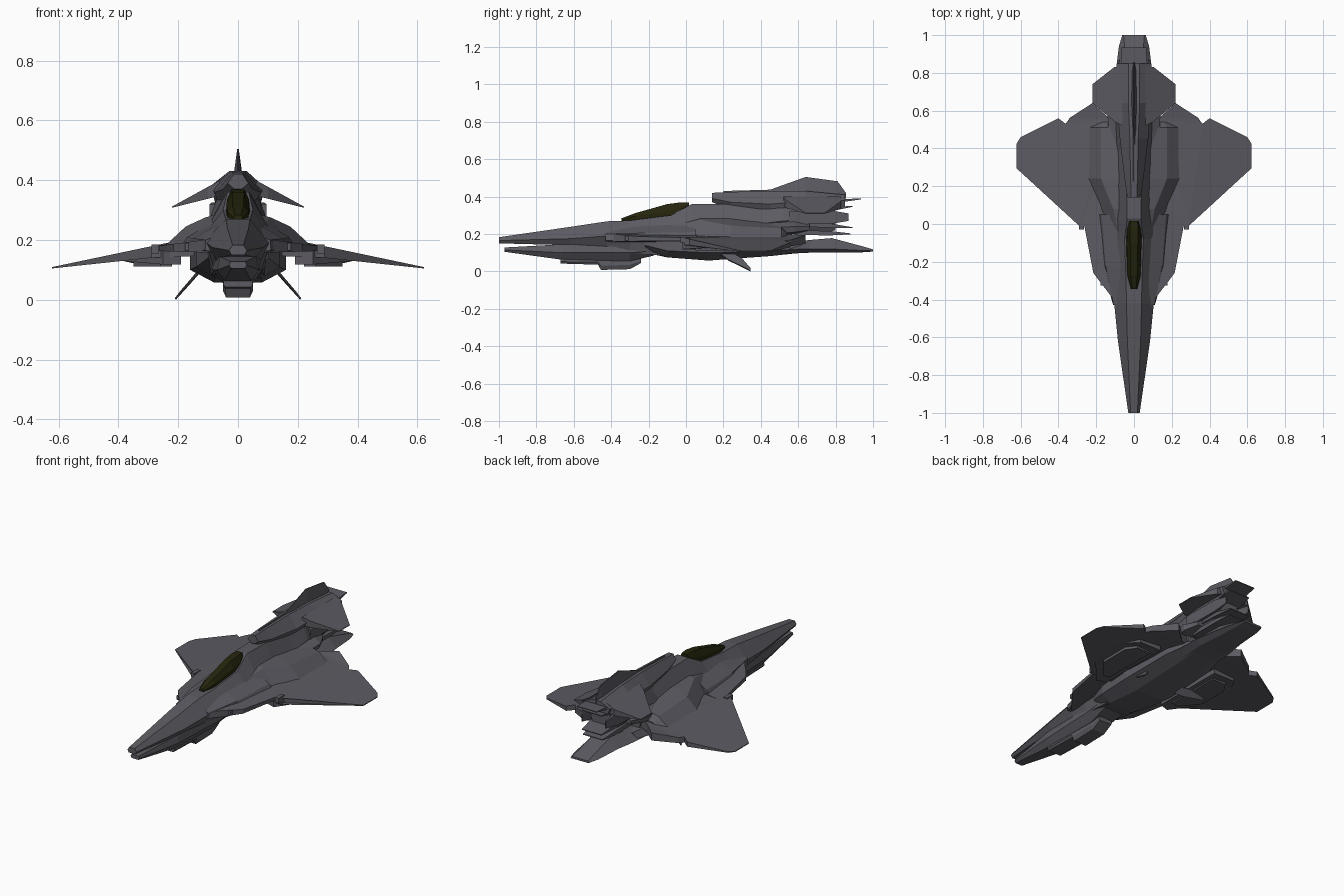
import bpy, bmesh

def mat(name, col):
    m = bpy.data.materials.new(name)
    m.diffuse_color = (*col, 1)
    return m

GREY = mat("hull grey", (0.107, 0.104, 0.122))
GLASS = mat("dark olive glass", (0.018, 0.018, 0.004))

def make(name, verts, faces, m=GREY, mirror=False):
    bm = bmesh.new()
    vs = [bm.verts.new(v) for v in verts]
    for f in faces:
        bm.faces.new([vs[i] for i in f])
    bmesh.ops.triangulate(bm, faces=[f for f in bm.faces if len(f.verts) > 4])
    bmesh.ops.recalc_face_normals(bm, faces=bm.faces[:])
    me = bpy.data.meshes.new(name)
    bm.to_mesh(me)
    bm.free()
    me.materials.append(m)
    ob = bpy.data.objects.new(name, me)
    bpy.context.collection.objects.link(ob)
    if mirror:
        ob.modifiers.new("mirror", 'MIRROR')
    return ob

def rings(name, secs, m=GREY, mirror=False):
    """Skin closed rings; each section is (y, [(x, z), ...])."""
    n = len(secs[0][1])
    verts = [(x, y, z) for y, r in secs for x, z in r]
    faces = [tuple(range(n)), tuple(range((len(secs) - 1) * n, len(secs) * n))]
    for s in range(len(secs) - 1):
        for i in range(n):
            j = (i + 1) % n
            faces.append((s*n + i, s*n + j, s*n + n + j, s*n + n + i))
    return make(name, verts, faces, m, mirror)

def body(name, secs, m=GREY):
    """Symmetric hull: y, bottom z/half width, middle z/half width, top z/half width."""
    out = []
    for y, zb, wb, zm, wm, zt, wt in secs:
        half = [(wb, zb), (wm, zm), (wt, zt)]
        out.append((y, half + [(-x, z) for x, z in reversed(half)]))
    return rings(name, out, m)

def plate(name, outline, top, bottom):
    """Mirrored flat surface with heights given by x."""
    n = len(outline)
    verts = [(x, y, top(x)) for x, y in outline] + [(x, y, bottom(x)) for x, y in outline]
    faces = [tuple(range(n)), tuple(range(n, 2*n))]
    faces += [(i, (i+1) % n, n + (i+1) % n, n + i) for i in range(n)]
    return make(name, verts, faces, mirror=True)

def box(name, x0, x1, y0, y1, z0, z1, mirror=False):
    r = [(x0, z0), (x1, z0), (x1, z1), (x0, z1)]
    return rings(name, [(y0, r), (y1, r)], mirror=mirror)

# Main fuselage and nose
body("fuselage", [
    (-1.0, .15, .022, .165, .03, .183, .018),
    (-.62, .14, .06, .175, .085, .238, .035),
    (-.42, .12, .07, .19, .105, .268, .04),
    (-.30, .10, .08, .20, .11, .272, .042),
    (-.08, .08, .09, .21, .12, .30, .05),
    (.03, .075, .09, .21, .12, .36, .036),
    (.20, .075, .09, .21, .12, .36, .04),
    (.45, .09, .09, .21, .11, .34, .05),
    (.56, .11, .08, .20, .09, .30, .05)])
# Canopy
body("canopy", [
    (-.345, .262, .012, .275, .016, .284, .010),
    (-.27, .26, .034, .295, .035, .312, .018),
    (-.10, .27, .042, .32, .038, .36, .020),
    (-.03, .28, .04, .335, .037, .369, .022),
    (.015, .33, .02, .355, .024, .369, .018)], GLASS)
# Lower jaw, sensor pod and belly
body("lower_jaw", [
    (-.97, .105, .022, .115, .03, .128, .025),
    (-.66, .062, .045, .10, .07, .145, .06),
    (-.30, .055, .05, .10, .085, .15, .08),
    (-.17, .085, .06, .11, .09, .16, .08)])
body("chin_pod", [
    (-.67, .042, .042, .052, .05, .075, .045),
    (-.47, .036, .042, .05, .05, .075, .045),
    (-.455, .008, .04, .03, .05, .075, .045),
    (-.30, .012, .04, .035, .05, .075, .045),
    (-.24, .045, .04, .055, .045, .075, .04)])
body("belly", [
    (-.22, .10, .06, .14, .10, .17, .10),
    (-.10, .075, .08, .11, .14, .17, .14),
    (.12, .058, .08, .10, .16, .17, .16),
    (.45, .082, .07, .11, .15, .17, .14),
    (.62, .10, .06, .12, .11, .15, .08)])
# Flat lower tail
body("lower_tail", [
    (.45, .09, .08, .115, .13, .14, .06),
    (.66, .10, .08, .12, .12, .168, .05),
    (.78, .10, .07, .12, .10, .178, .05),
    (.94, .102, .06, .112, .08, .135, .05),
    (1.0, .106, .055, .11, .062, .118, .055)])
# Forward strakes and main wings
plate("forward_strake", [(.05, -.42), (.10, -.41), (.215, -.26), (.265, 0), (.285, .06), (.05, .06)],
      lambda x: .215 - .13 * x, lambda x: .155 + .03 * x)
plate("main_wing", [(.05, -.02), (.29, -.01), (.29, .02), (.622, .295), (.622, .425), (.60, .46),
                    (.40, .56), (.362, .53), (.34, .562), (.22, .64), (.13, .56), (.05, .54)],
      lambda x: .198 - .21 * max(x - .2, 0), lambda x: .15 - .107 * max(x - .2, 0))
box("wing_root_knob", .265, .29, -.03, .025, .155, .185, True)
box("strake_gun", .165, .178, -.325, -.2, .165, .19, True)
# Cheek intakes beside the cockpit
rings("cheek_intake", [
    (-.43, [(.08, .16), (.11, .165), (.108, .20), (.08, .21)]),
    (-.22, [(.06, .16), (.17, .165), (.15, .205), (.06, .255)]),
    (.05, [(.05, .16), (.20, .165), (.17, .21), (.05, .28)])], mirror=True)
# Raised shoulder housings over the wing roots
rings("shoulder_housing", [
    (-.08, [(.04, .16), (.14, .17), (.08, .245), (.04, .27)]),
    (.08, [(.04, .16), (.18, .175), (.11, .275), (.04, .295)]),
    (.24, [(.04, .16), (.25, .175), (.175, .245), (.06, .29)]),
    (.51, [(.04, .16), (.245, .175), (.175, .23), (.09, .25)]),
    (.54, [(.06, .16), (.19, .17), (.16, .20), (.10, .21)])], mirror=True)
# Weapon bays under the wings
plate("weapon_bay", [(.19, .0), (.25, -.02), (.39, .14), (.385, .36), (.33, .45), (.19, .45)],
      lambda x: .17 - .1 * (x - .2), lambda x: .118 + .012 * (x > .38))
plate("bay_door", [(.22, .06), (.26, .05), (.35, .16), (.35, .34), (.31, .40), (.22, .40)],
      lambda x: .13, lambda x: .112)
# Slanted lower stabilisers
rings("lower_stabiliser", [
    (.17, [(.12, .105), (.125, .11), (.13, .103), (.124, .098)]),
    (.23, [(.115, .105), (.12, .112), (.165, .062), (.16, .056)]),
    (.30, [(.15, .064), (.155, .07), (.195, .027), (.19, .022)]),
    (.345, [(.196, .013), (.20, .018), (.212, .004), (.208, .0)])], mirror=True)
# Upper tail housing
body("tail_housing", [
    (.14, .37, .012, .39, .035, .42, .015),
    (.24, .33, .03, .37, .05, .425, .018),
    (.45, .31, .05, .36, .075, .43, .022),
    (.64, .30, .07, .375, .09, .43, .03),
    (.85, .34, .075, .38, .092, .41, .03)])
# Engine block with stepped core
body("engine", [
    (.36, .19, .05, .25, .09, .33, .05),
    (.52, .20, .05, .27, .095, .34, .07),
    (.72, .20, .05, .28, .085, .35, .07),
    (.80, .22, .045, .28, .07, .34, .05)])
# Exhaust petals, upper and lower pairs, and side petals
for i, (z, y1, dz) in enumerate([(.375, .935, .012), (.335, .89, .012),
                                 (.245, .89, -.012), (.205, .88, -.005)]):
    w = .075
    rings(f"exhaust_petal_{i + 1}", [
        (.58, [(-w, z - dz - .016), (w, z - dz - .016), (w, z - dz + .012), (-w, z - dz + .012)]),
        (.78, [(-w, z - .012), (w, z - .012), (w, z + .01), (-w, z + .01)]),
        (y1, [(-.065, z + dz - .002), (.065, z + dz - .002), (.065, z + dz + .003), (-.065, z + dz + .003)])])
rings("side_petal", [
    (.55, [(.07, .25), (.095, .25), (.095, .32), (.07, .32)]),
    (.78, [(.07, .255), (.088, .255), (.088, .325), (.07, .325)]),
    (.87, [(.075, .27), (.08, .27), (.08, .31), (.075, .31)])], mirror=True)
# Side pods beside the engine
rings("engine_side_pod", [
    (.38, [(.06, .18), (.12, .19), (.13, .23), (.07, .27)]),
    (.58, [(.06, .20), (.13, .21), (.14, .24), (.07, .28)]),
    (.66, [(.06, .22), (.10, .22), (.10, .24), (.07, .26)])], mirror=True)
# Drooping tailplanes
plate("tailplane", [(.06, .52), (.10, .54), (.22, .64), (.22, .74), (.105, .83), (.06, .83)],
      lambda x: .378 - .55 * (x - .1), lambda x: .338 - .25 * (x - .1))
# Vertical fin: tapering slab with a thin top
fin = [(.20, .40, .43), (.45, .40, .437), (.64, .40, .505), (.81, .40, .482), (.855, .39, .42)]
rings("vertical_fin", [(y, [(-w, zb), (w, zb), (.0025, zt), (-.0025, zt)])
                       for (y, zb, zt), w in zip(fin, [.006, .014, .017, .012, .004])])
